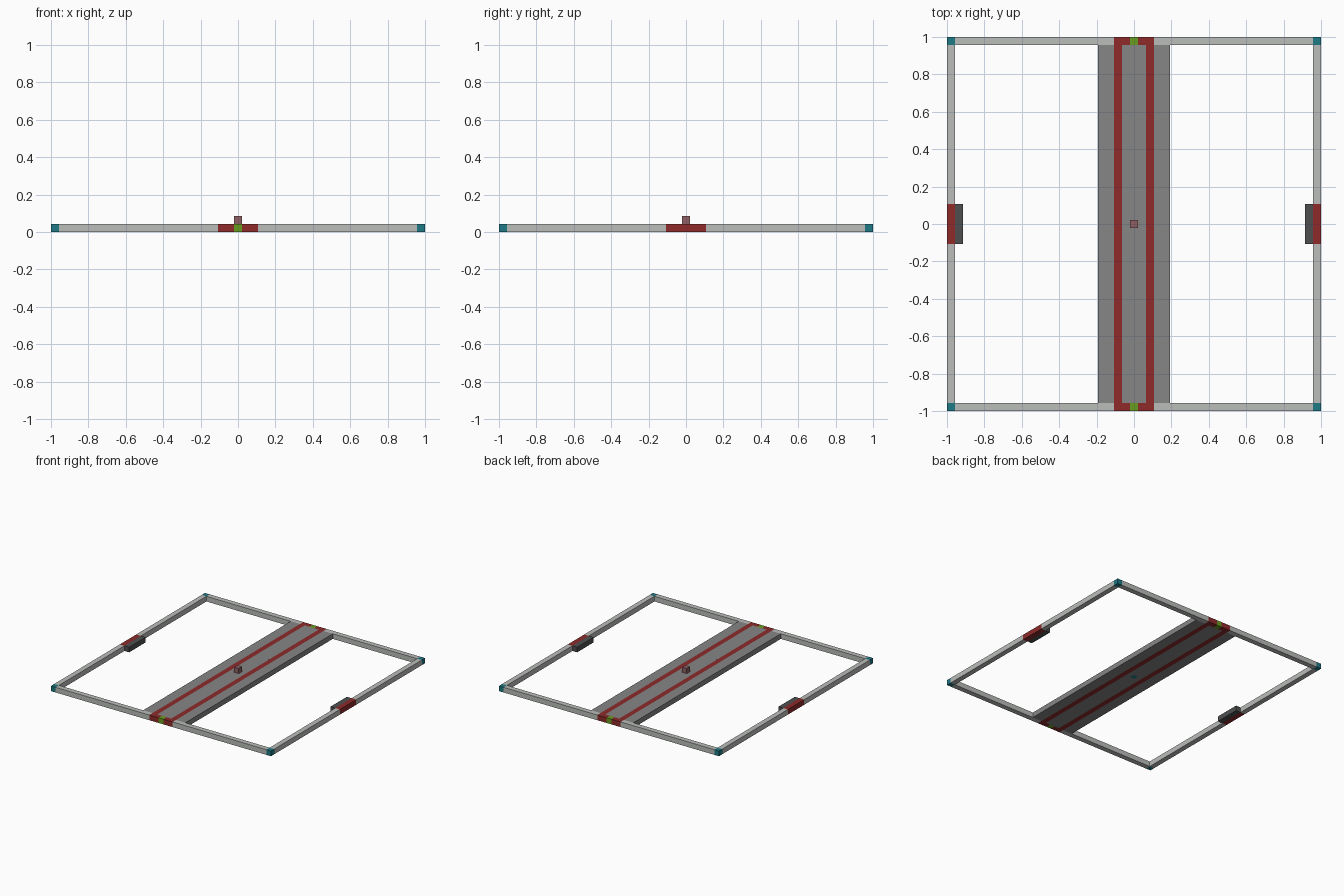
import bpy

if "Cube" in bpy.data.objects:
    bpy.data.objects.remove(bpy.data.objects["Cube"], do_unlink=True)

U = 2 / 47  # edge of one block


def material(name, rgb):
    lin = [((c / 255 + 0.055) / 1.055) ** 2.4 for c in rgb] + [1]
    m = bpy.data.materials.new(name)
    m.use_nodes = True
    m.diffuse_color = lin
    m.node_tree.nodes["Principled BSDF"].inputs["Base Color"].default_value = lin
    return m


PALE = material("pale grey", (186, 189, 186))
GREY = material("mid grey", (134, 134, 134))
DARK = material("dark grey", (78, 79, 80))
RED = material("red", (142, 42, 42))
GREEN = material("lime green", (104, 158, 30))
TEAL = material("teal", (30, 122, 134))
ROSE = material("dusty rose", (142, 96, 98))


def box(name, mat, x, y, z=(0, 1)):
    """Box spanning the given ranges, measured in blocks."""
    spans = (x, y, z)
    bpy.ops.mesh.primitive_cube_add(size=1, location=[(a + b) / 2 * U for a, b in spans])
    ob = bpy.context.object
    ob.name = name
    ob.scale = [(b - a) * U for a, b in spans]
    bpy.ops.object.transform_apply(location=False, rotation=False, scale=True)
    ob.data.materials.append(mat)


def span(s, a, b):
    """Range mirrored to the side given by s."""
    return tuple(sorted((s * a, s * b)))


E, I = 23.5, 22.5  # outer and inner edge of the frame

# Frame ends at front and back, with the red and green gate between the rails
for end, sy in (("front", -1), ("back", 1)):
    y = span(sy, I, E)
    box(f"{end}_gate_marker", GREEN, (-0.5, 0.5), y)
    for side, sx in (("right", -1), ("left", 1)):
        box(f"{end}_{side}_corner", TEAL, span(sx, I, E), y)
        box(f"{end}_{side}_rail", PALE, span(sx, 2.5, I), y)
        box(f"{end}_{side}_gate", RED, span(sx, 0.5, 2.5), y)

# Sides: rails, red gate and dark step, plus the walkway strips
for side, sx in (("right", -1), ("left", 1)):
    x = span(sx, I, E)
    for end, sy in (("front", -1), ("back", 1)):
        box(f"{side}_{end}_side_rail", PALE, x, span(sy, 2.5, I))
    box(f"{side}_side_gate", RED, x, (-2.5, 2.5))
    box(f"{side}_side_step", DARK, span(sx, 21.5, I), (-2.5, 2.5))
    box(f"{side}_walkway_edge", GREY, span(sx, 2.5, 4.5), (-I, I))
    box(f"{side}_walkway_stripe", RED, span(sx, 1.5, 2.5), (-I, I))
    box(f"{side}_walkway_middle", GREY, span(sx, 0.5, 1.5), (-I, I))

# Walkway centre line around the middle block and the post on it
for end, sy in (("front", -1), ("back", 1)):
    box(f"{end}_walkway_centre", GREY, (-0.5, 0.5), span(sy, 0.5, I))
box("middle_block", TEAL, (-0.5, 0.5), (-0.5, 0.5))
box("middle_post", ROSE, (-0.5, 0.5), (-0.5, 0.5), (1, 2))
